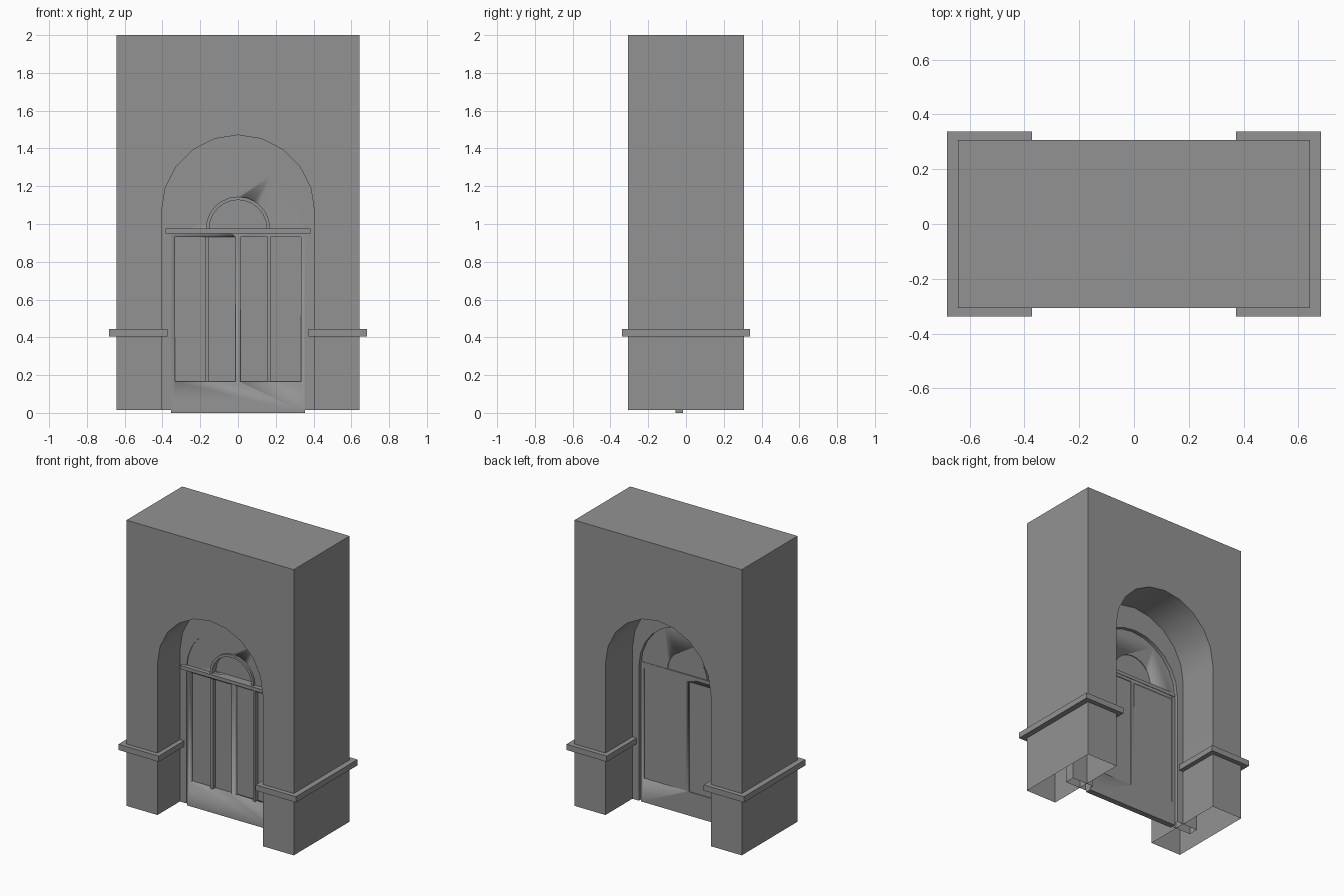
import bpy, bmesh, math

if "Cube" in bpy.data.objects:
    bpy.data.objects.remove(bpy.data.objects["Cube"])

stone = bpy.data.materials.new("grey")
stone.diffuse_color = (0.29, 0.29, 0.29, 1)
stone.use_nodes = True
stone.node_tree.nodes["Principled BSDF"].inputs["Base Color"].default_value = stone.diffuse_color


def finish(name, bm):
    bmesh.ops.recalc_face_normals(bm, faces=bm.faces)
    me = bpy.data.meshes.new(name)
    bm.to_mesh(me)
    bm.free()
    ob = bpy.data.objects.new(name, me)
    bpy.context.collection.objects.link(ob)
    me.materials.append(stone)
    bpy.ops.object.select_all(action='DESELECT')
    ob.select_set(True)
    bpy.context.view_layer.objects.active = ob
    bpy.ops.object.shade_smooth_by_angle(angle=math.radians(30))
    return ob


def arc(r, cz, n):
    """Half circle in the xz plane, from right to left."""
    return [(r * math.cos(math.pi * i / n), cz + r * math.sin(math.pi * i / n))
            for i in range(n + 1)]


def prism(name, outlines, y0, y1, open_below=None):
    """Extrude xz outlines along y; optionally leave the underside open."""
    bm = bmesh.new()
    for pts in outlines:
        a = [bm.verts.new((x, y0, z)) for x, z in pts]
        b = [bm.verts.new((x, y1, z)) for x, z in pts]
        n = len(pts)
        bm.faces.new(a)
        bm.faces.new(b[::-1])
        for i in range(n):
            j = (i + 1) % n
            bm.faces.new((a[i], a[j], b[j], b[i]))
    if open_below is not None:
        bmesh.ops.delete(bm, geom=[f for f in bm.faces if all(
            v.co.z < open_below + 0.001 for v in f.verts)], context='FACES_ONLY')
    return finish(name, bm)


def rect(x0, x1, z0, z1):
    return [(x0, z0), (x1, z0), (x1, z1), (x0, z1)]


def archway(w, top, z0, r, cz, n):
    """Rectangle with an arched opening rising from its base."""
    return ([(-w, z0), (-w, top), (w, top), (w, z0), (r, z0)]
            + arc(r, cz, n) + [(-r, z0)])


# Thick wall with an arched passage, hollow and open underneath
prism("wall", [archway(0.643, 2.0, 0.015, 0.405, 1.066, 10)], -0.306, 0.306, 0.015)

# Door frame set halfway through the passage
prism("door_frame", [archway(0.52, 1.55, 0.015, 0.355, 0.95, 12)], -0.06, 0.01, 0.015)

# Arched door with two tall openings and a fanlight opening
door = prism("door", [[(-0.355, 0), (0.355, 0)] + arc(0.355, 0.95, 12)], -0.055, -0.015)
leaves = [rect(-0.333, -0.012, 0.165, 0.93), rect(0.012, 0.333, 0.165, 0.93)]
cutter = prism("door_cutter", leaves + [arc(0.152, 0.975, 12)], -0.1, 0.05)
cutter.hide_render = True
cutter.hide_viewport = True
cut = door.modifiers.new("openings", 'BOOLEAN')
cut.operation = 'DIFFERENCE'
cut.object = cutter
cut.solver = 'EXACT'

# Recessed panels and fanlight pane
prism("door_panels", leaves, -0.026, -0.02)
prism("fanlight_pane", [arc(0.152, 0.975, 12)], -0.026, -0.02)

# Slim upright bars dividing each leaf
prism("door_bars", [rect(s * 0.163 - 0.008, s * 0.163 + 0.008, 0.165, 0.93)
                    for s in (-1, 1)], -0.055, -0.024)

# Half-ring moulding and the rail below it
prism("fanlight_ring", [arc(0.17, 0.975, 12) + arc(0.152, 0.975, 12)[::-1]], -0.07, -0.054)
prism("transom_rail", [rect(-0.385, 0.385, 0.951, 0.975)], -0.085, -0.012)

# Bands wrapping both piers
for side, label in ((-1, "left"), (1, "right")):
    bm = bmesh.new()
    loops = []
    for x0, x1, y in ((0.373, 0.682, 0.338), (0.41, 0.638, 0.30)):
        for z in (0.405, 0.445):
            loops.append([bm.verts.new((side * px, py, z)) for px, py in
                          ((x0, -y), (x1, -y), (x1, y), (x0, y))])
    ob, ot, ib, it = loops
    for p, q in ((ob, ot), (ot, it), (it, ib), (ib, ob)):
        for i in range(4):
            j = (i + 1) % 4
            bm.faces.new((p[i], p[j], q[j], q[i]))
    finish(label + "_pier_band", bm)
